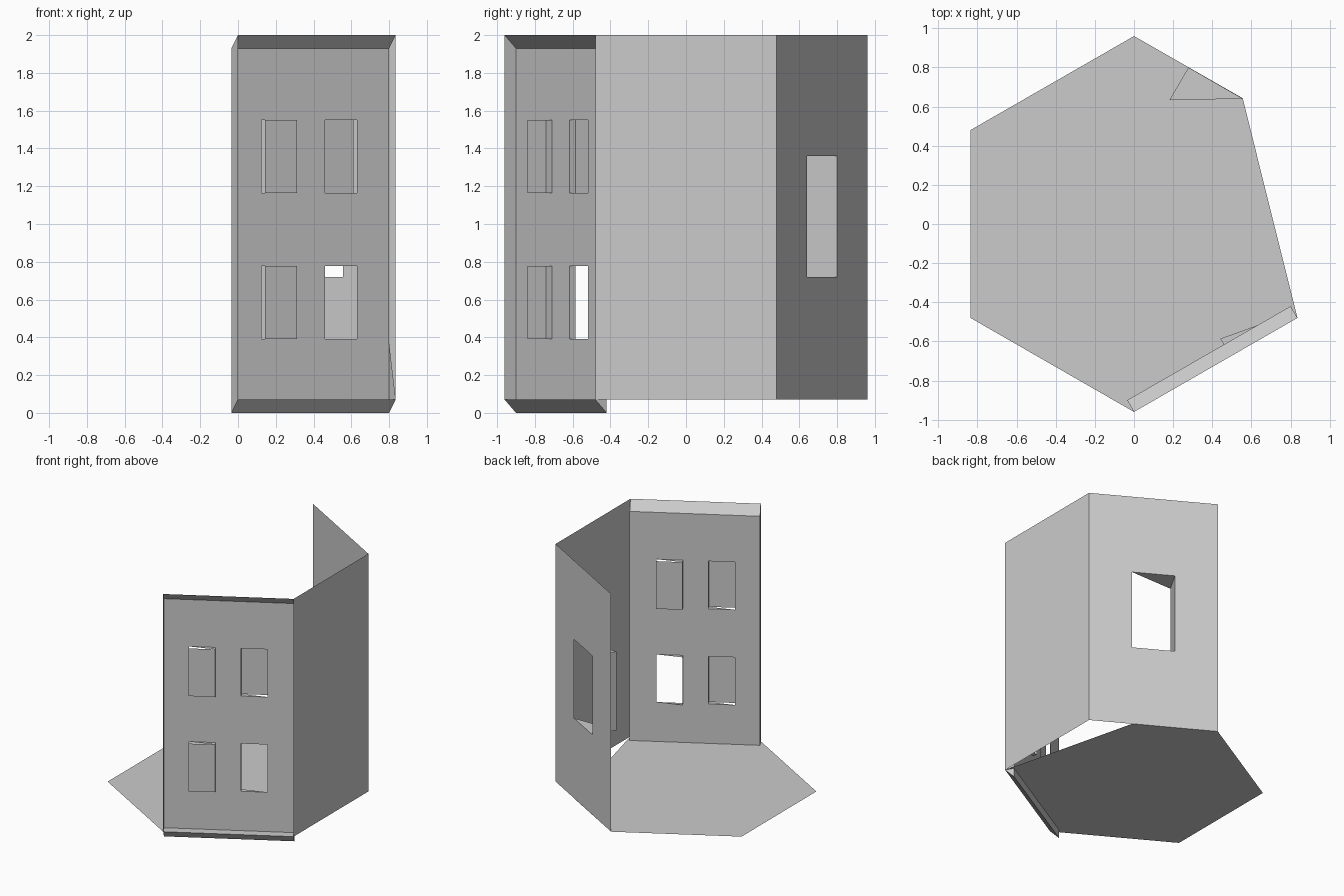
import bpy
from mathutils import Vector as V

if "Cube" in bpy.data.objects:
    bpy.data.objects.remove(bpy.data.objects["Cube"])


def mesh(name, faces):
    verts, idx = [], []
    for f in faces:
        idx.append(list(range(len(verts), len(verts) + len(f))))
        verts += [tuple(p) for p in f]
    me = bpy.data.meshes.new(name)
    me.from_pydata(verts, [], idx)
    ob = bpy.data.objects.new(name, me)
    bpy.context.collection.objects.link(ob)
    return ob


def pt(a, b, t, z):
    p = V(a).lerp(V(b), t)
    return V((p.x, p.y, z))


def wall(name, a, b, z0, z1, holes=()):
    """Thin vertical wall from a to b, with (t0, t1, z0, z1) openings."""
    ts = sorted({0, 1, *[t for h in holes for t in h[:2]]})
    zs = sorted({z0, z1, *[z for h in holes for z in h[2:]]})
    faces = []
    for t, u in zip(ts, ts[1:]):
        for z, w in zip(zs, zs[1:]):
            if any(h[0] <= t < h[1] and h[2] <= z < h[3] for h in holes):
                continue
            faces.append([pt(a, b, t, z), pt(a, b, u, z), pt(a, b, u, w), pt(a, b, t, w)])
    return mesh(name, faces)


def window(name, a, b, hole, off, side, pane):
    """One jamb, triangular head and sill, and an optional offset pane."""
    t0, t1, z0, z1 = hole
    s, o = (t1, t0) if side else (t0, t1)
    faces = [[pt(a, b, s, z0), pt(a, b, s, z0) + off, pt(a, b, s, z1) + off, pt(a, b, s, z1)]]
    for z in (z0, z1):
        faces.append([pt(a, b, s, z), pt(a, b, s, z) + off, pt(a, b, o, z)])
    if pane:
        faces.append([pt(a, b, t, z) + off for t, z in ((t0, z0), (t1, z0), (t1, z1), (t0, z1))])
    mesh(name, faces)


X, Y, B, T = 0.835, 0.48, 0.07, 2.0
step = V((-0.035, 0.06, -0.07))

# Floor with its back right corner cut away
mesh("floor", [[V((x, y, B)) for x, y in
     ((0, 2 * Y), (-X, Y), (-X, -Y), (0, -2 * Y), (X, -Y), (0.555, 0.643))]])

# Right wall and back wall with its single window
wall("right_wall", (X, -Y), (X, Y), B, T)
ba, bb = (X, Y), (0, 2 * Y)
big = (0.333, 0.667, 0.72, 1.36)
wall("back_wall", ba, bb, B, T, [big])
window("back_window", ba, bb, big, V((-0.097, -0.167, 0)), True, False)

# Front wall set back from the outer edge, with four openings
fa, fb = (step.x, -2 * Y + step.y), (X + step.x, -Y + step.y)
holes = [(t, t + 0.204, z, z + 0.387) for t in (0.192, 0.592) for z in (0.39, 1.163)]
wall("front_wall", fa, fb, 0, T + step.z, holes)
out = V((0.018, -0.03, 0))
for i, h in enumerate(holes):
    left = i < 2
    window(f"front_window_{i}", fa, fb, h, out if left else -out, left, i != 2)

# Sloping strips and end piece joining front wall to the outer edge
l, r = V((0, -2 * Y, 0)), V((X, -Y, 0))
up, lo = V((0, 0, T)), V((0, 0, B))
mesh("top_flange", [[l + up, r + up, r + up + step, l + up + step]])
mesh("bottom_flange", [[l + lo, r + lo, r + lo + step, l + lo + step]])
mesh("left_end", [[l + lo, l + up, l + up + step, l + lo + step]])
mesh("right_end", [[r + lo, r + lo + step, r + lo + step + V((0, 0, 0.37))]])
